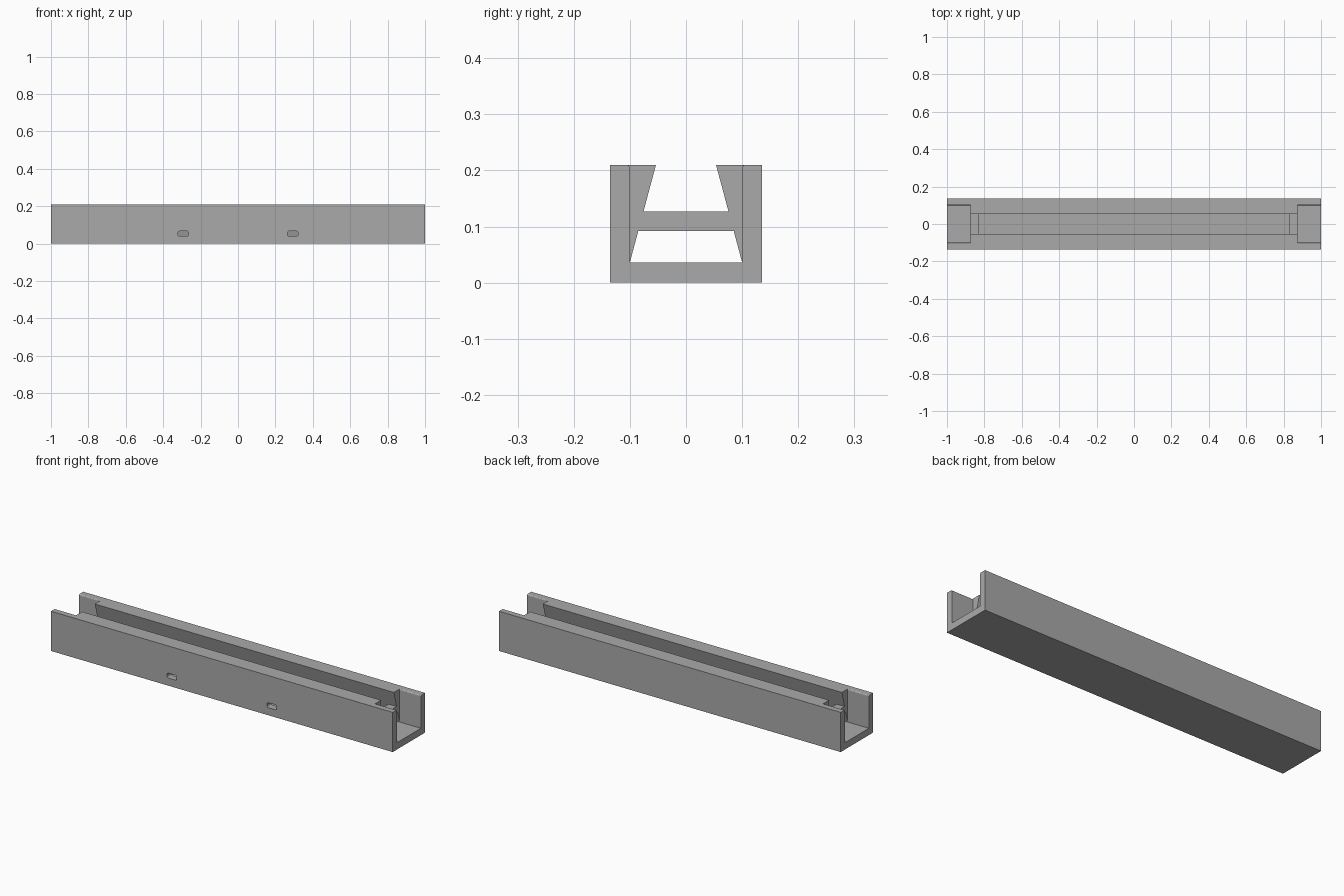
import bpy, bmesh, math

cube = bpy.data.objects.get("Cube")
if cube:
    bpy.data.objects.remove(cube, do_unlink=True)

grey = bpy.data.materials.new("plain grey")
grey.use_nodes = True
grey.diffuse_color = (0.4, 0.4, 0.4, 1)
grey.node_tree.nodes["Principled BSDF"].inputs["Base Color"].default_value = (0.4, 0.4, 0.4, 1)

HEIGHT, HALF_WIDTH = 0.21, 0.135
FLOOR, POCKET = 0.036, 0.1      # floor height, half width of the end pockets
LIP = 0.0535                    # half width of the groove mouth
STOP, END = 0.828, 0.875        # inner and outer x of the bridges


def prism(name, profile, start, end, axis="x"):
    """Extrude a closed profile: (y, z) along x, or (x, z) along y."""
    place = (lambda p, t: (t, *p)) if axis == "x" else (lambda p, t: (p[0], t, p[1]))
    bm = bmesh.new()
    first = [bm.verts.new(place(p, start)) for p in profile]
    last = [bm.verts.new(place(p, end)) for p in profile]
    bm.faces.new(first)
    bm.faces.new(last[::-1])
    for i in range(len(profile)):
        j = (i + 1) % len(profile)
        bm.faces.new((first[j], first[i], last[i], last[j]))
    bmesh.ops.recalc_face_normals(bm, faces=bm.faces)
    mesh = bpy.data.meshes.new(name)
    bm.to_mesh(mesh)
    bm.free()
    mesh.materials.append(grey)
    obj = bpy.data.objects.new(name, mesh)
    bpy.context.collection.objects.link(obj)
    return obj


def cut(target, cutter):
    mod = target.modifiers.new("cut", "BOOLEAN")
    mod.operation, mod.solver, mod.object = "DIFFERENCE", "EXACT", cutter
    bpy.context.view_layer.objects.active = target
    bpy.ops.object.modifier_apply(modifier=mod.name)
    bpy.data.objects.remove(cutter, do_unlink=True)


def side(z):
    """Half width of the dovetail groove at a height."""
    return POCKET + (LIP - POCKET) * (z - FLOOR) / (HEIGHT - FLOOR)


def dovetail(low, high):
    return [(-side(low), low), (side(low), low), (side(high), high), (-side(high), high)]


def arc(cx, cz, r, start, steps=4):
    angles = [start + math.pi / 2 * i / steps for i in range(steps + 1)]
    return [(cx + r * math.cos(a), cz + r * math.sin(a)) for a in angles]


# Rail body with the long dovetail trough
w = HALF_WIDTH
rail = prism("rail_body", [(-w, 0), (w, 0), (w, HEIGHT), (-w, HEIGHT)], -1, 1)
cut(rail, prism("groove_cutter", dovetail(FLOOR, HEIGHT + 0.05), -0.9, 0.9))

# Straight pockets at both ends, rounded at the top inner edges
r = 0.006
rounding = arc(POCKET + r, HEIGHT - r, r, math.pi / 2)[::-1]
half = [(POCKET, FLOOR)] + rounding + [(POCKET + r, HEIGHT + 0.05)]
pocket = half + [(-y, z) for y, z in reversed(half)]
# order the rounding from the wall up to the top
cx, cz = POCKET + r, HEIGHT - r
for s in (-1, 1):
    cut(rail, prism("pocket_cutter", pocket, s * END, s * 1.1))

# Two rounded slots through the front wall
r = 0.008
for x in (-0.2925, 0.2925):
    corners = [(1, 1), (-1, 1), (-1, -1), (1, -1)]
    slot = []
    for i, (sx, sz) in enumerate(corners):
        slot += arc(x + sx * (0.028 - r), 0.053 + sz * (0.013 - r), r, i * math.pi / 2)
    cut(rail, prism("slot_cutter", slot, -0.2, -0.08, "y"))

# Bridges across the groove near both ends
for s, label in ((-1, "right"), (1, "left")):
    prism("bridge_" + label, dovetail(0.092, 0.127), s * STOP, s * END)
